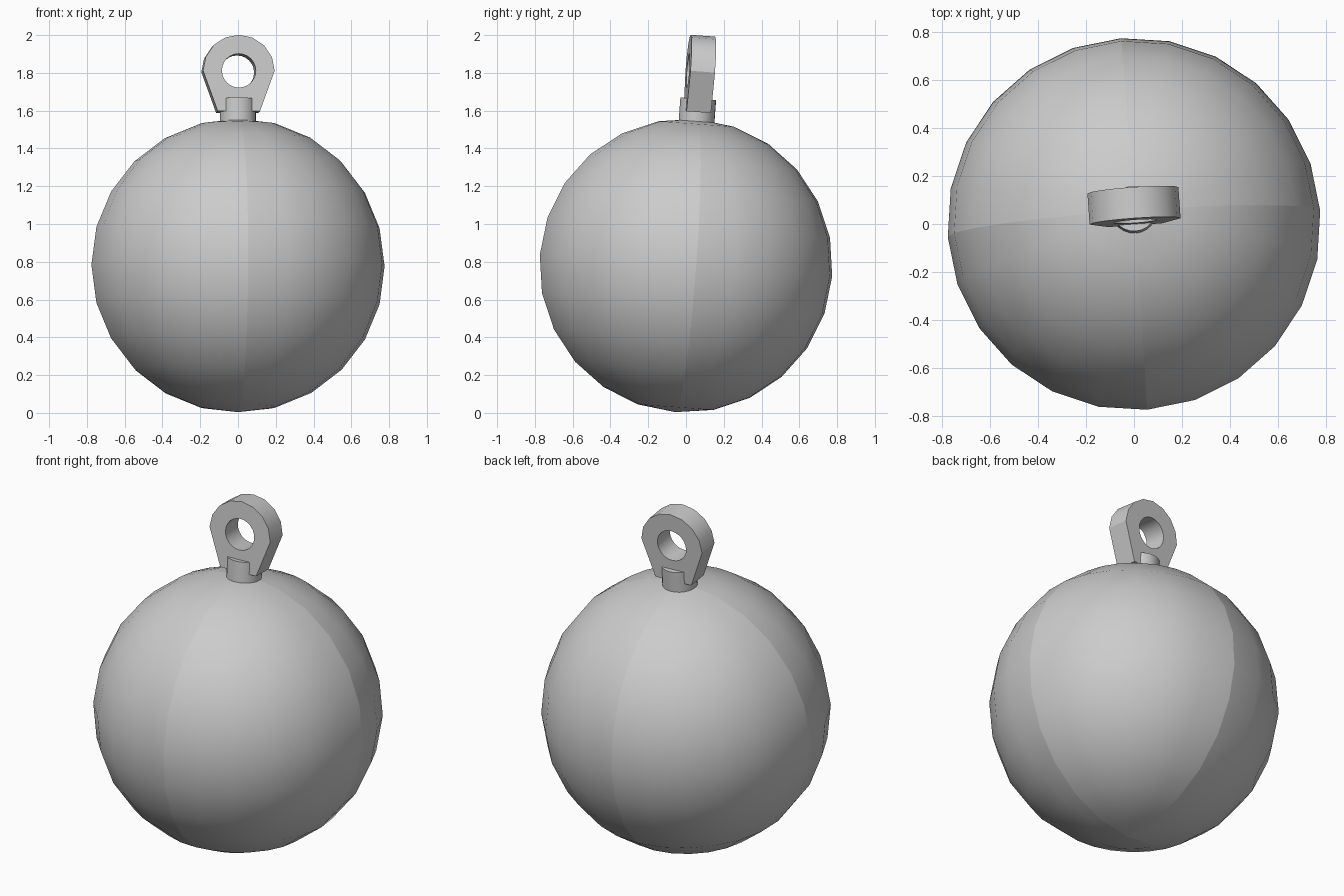
import bpy, bmesh, math
from mathutils import Matrix, Vector

if "Cube" in bpy.data.objects:
    bpy.data.objects.remove(bpy.data.objects["Cube"])

# Single grey material
grey = bpy.data.materials.new("plain grey")
grey.use_nodes = True
COLOUR = (0.6, 0.6, 0.6, 1.0)
grey.diffuse_color = COLOUR
grey.node_tree.nodes["Principled BSDF"].inputs["Base Color"].default_value = COLOUR

# The whole ornament leans slightly back and is turned a little
POSE = (Matrix.Translation((0, 0, 0.78))
        @ Matrix.Rotation(math.radians(-4.2), 4, 'X')
        @ Matrix.Rotation(math.radians(4), 4, 'Z'))


def add_part(name, bm):
    mesh = bpy.data.meshes.new(name)
    bmesh.ops.recalc_face_normals(bm, faces=bm.faces[:])
    for face in bm.faces:
        face.smooth = True
    bm.to_mesh(mesh)
    bm.free()
    mesh.materials.append(grey)
    obj = bpy.data.objects.new(name, mesh)
    bpy.context.collection.objects.link(obj)
    obj.matrix_world = POSE
    return obj


def smooth_by_angle(obj):
    bpy.ops.object.select_all(action='DESELECT')
    obj.select_set(True)
    bpy.context.view_layer.objects.active = obj
    bpy.ops.object.shade_smooth_by_angle(angle=math.radians(30))


def circle(radius, start, end, steps):
    angles = [math.radians(start + (end - start) * i / steps) for i in range(steps)]
    return [(radius * math.cos(a), radius * math.sin(a)) for a in angles]


# Ball with four sharp panel seams running pole to pole
bm = bmesh.new()
bmesh.ops.create_uvsphere(bm, u_segments=24, v_segments=12, radius=0.778)
for edge in bm.edges:
    a, b = (v.co for v in edge.verts)
    if any(abs(a[i]) < 1e-4 and abs(b[i]) < 1e-4 for i in (0, 1)):
        edge.smooth = False
add_part("ball", bm)

# Short round neck on top of the ball
bm = bmesh.new()
bmesh.ops.create_cone(bm, cap_ends=True, segments=24, radius1=0.095, radius2=0.095,
                      depth=0.185, matrix=Matrix.Translation((0, 0, 0.7925)))
smooth_by_angle(add_part("neck", bm))

# Hanging eyelet: rounded head tapering to a flat foot, with a round hole
THICKNESS, CENTRE_Z, FOOT_Z = 0.13, 1.03, 0.815
head = circle(0.19, 0, 180, 8) + [(-0.19, 0)]
foot = [(-0.112, FOOT_Z - CENTRE_Z), (0.112, FOOT_Z - CENTRE_Z)]
bm = bmesh.new()
edges = []
for loop in (head + foot, circle(0.09, 0, 360, 24)):
    verts = [bm.verts.new((x, -THICKNESS / 2, CENTRE_Z + z)) for x, z in loop]
    edges += [bm.edges.new((verts[i - 1], verts[i])) for i in range(len(verts))]
bmesh.ops.triangle_fill(bm, edges=edges, use_beauty=True)
front = bm.faces[:]
result = bmesh.ops.extrude_face_region(bm, geom=front, use_keep_orig=True)
moved = [g for g in result["geom"] if isinstance(g, bmesh.types.BMVert)]
bmesh.ops.translate(bm, verts=moved, vec=Vector((0, THICKNESS, 0)))
smooth_by_angle(add_part("eyelet", bm))
